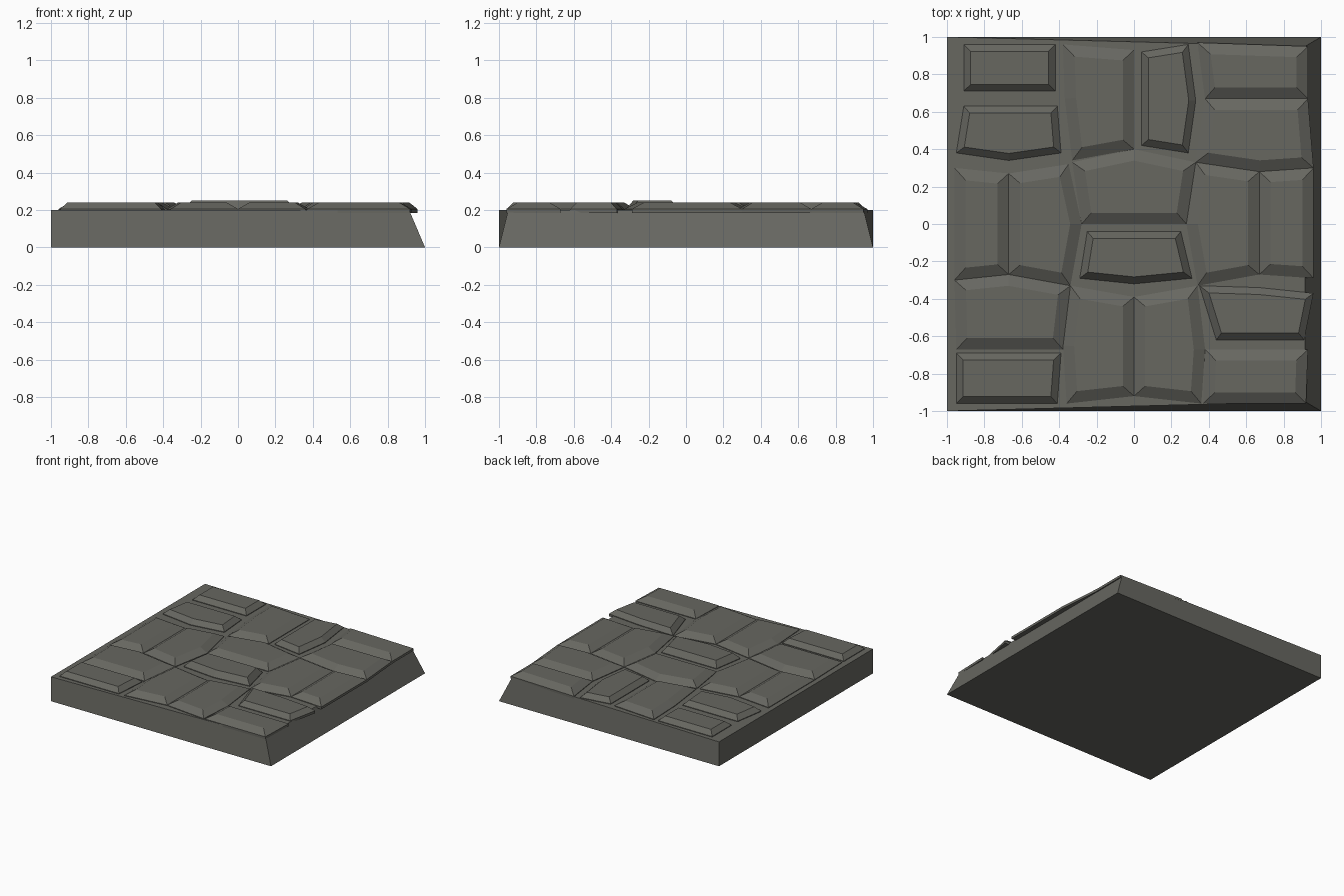
import bpy, bmesh
from mathutils import Vector

if "Cube" in bpy.data.objects:
    bpy.data.objects.remove(bpy.data.objects["Cube"])

stone_grey = bpy.data.materials.new("stone grey")
stone_grey.diffuse_color = (0.135, 0.135, 0.118, 1)
stone_grey.use_nodes = True
stone_grey.node_tree.nodes["Principled BSDF"].inputs["Base Color"].default_value = stone_grey.diffuse_color


def make_object(name, bm):
    bmesh.ops.recalc_face_normals(bm, faces=bm.faces)
    mesh = bpy.data.meshes.new(name)
    bm.to_mesh(mesh)
    bm.free()
    mesh.materials.append(stone_grey)
    bpy.context.collection.objects.link(bpy.data.objects.new(name, mesh))


def loft(name, rings):
    """Closed solid through rings of equal point count."""
    bm = bmesh.new()
    loops = [[bm.verts.new(p) for p in r] for r in rings]
    n = len(loops[0])
    for a, b in zip(loops, loops[1:]):
        for i in range(n):
            j = (i + 1) % n
            bm.faces.new((a[i], a[j], b[j], b[i]))
    bm.faces.new(loops[0])
    bm.faces.new(loops[-1])
    make_object(name, bm)


def inset(points, d):
    """Mitred inward offset of a clockwise outline."""
    pts = [Vector(p) for p in points]
    out = []
    for i, p in enumerate(pts):
        e1 = (p - pts[i - 1]).normalized()
        e2 = (pts[(i + 1) % len(pts)] - p).normalized()
        n1, n2 = Vector((e1.y, -e1.x)), Vector((e2.y, -e2.x))
        out.append(p + (n1 + n2) * d / (1 + n1.dot(n2)))
    return out


def stone(name, outline, bevel, top):
    inner = inset(outline, bevel)
    loft(name, [[(x, y, 0.185) for x, y in outline],
                [(x, y, 0.205) for x, y in outline],
                [(p.x, p.y, top) for p in inner]])


# Slab: straight left side, right side leaning inwards
loft("slab", [[(-1, -1, 0), (1, -1, 0), (1, 1, 0), (-1, 1, 0)],
              [(-1, -1, 0.2), (0.915, -0.95, 0.2),
               (0.915, 0.95, 0.2), (-1, 1, 0.2)]])

# Soft cobbles that meet in valleys
soft = [
    [(-.38, .96), (0, .93), (0, .4), (-.33, .34), (-.37, .67)],
    [(.34, .97), (.93, .95), (.93, .67), (.38, .67)],
    [(.38, .67), (.93, .67), (.96, .3), (.67, .28), (.33, .33)],
    [(-.96, .3), (-.67, .27), (-.67, -.27), (-.96, -.3)],
    [(-.67, .27), (-.35, .32), (-.28, 0), (-.34, -.33), (-.67, -.27)],
    [(-.33, .33), (0, .4), (.33, .33), (.28, 0), (-.28, 0)],
    [(.33, .33), (.67, .28), (.67, -.27), (.34, -.33), (.28, 0)],
    [(.67, .28), (.96, .3), (.96, -.29), (.67, -.27)],
    [(-.96, -.3), (-.67, -.27), (-.34, -.33), (-.38, -.67), (-.95, -.67)],
    [(-.34, -.33), (0, -.39), (0, -.92), (-.36, -.96), (-.38, -.65)],
    [(0, -.39), (.34, -.33), (.38, -.67), (.36, -.96), (0, -.92)],
    [(.38, -.67), (.93, -.67), (.92, -.96), (.37, -.96)],
]
for k, outline in enumerate(soft):
    stone(f"soft_cobble_{k + 1}", outline, 0.06, 0.24)

# Crisp cobbles with narrow bevels
crisp = [
    ([(-.91, .96), (-.42, .96), (-.42, .71), (-.91, .71)], .24),
    ([(-.91, .63), (-.41, .63), (-.39, .38), (-.67, .34), (-.95, .38)], .24),
    ([(.04, .92), (.29, .96), (.33, .66), (.29, .38), (.04, .42)], .24),
    ([(-.25, -.04), (.25, -.04), (.31, -.29), (0, -.32), (-.29, -.29)], .25),
    ([(.35, -.33), (.67, -.34), (.96, -.37), (.91, -.62), (.44, -.62)], .24),
    ([(-.95, -.69), (-.39, -.69), (-.41, -.96), (-.95, -.96)], .24),
]
for k, (outline, top) in enumerate(crisp):
    stone(f"crisp_cobble_{k + 1}", outline, 0.037, top)
